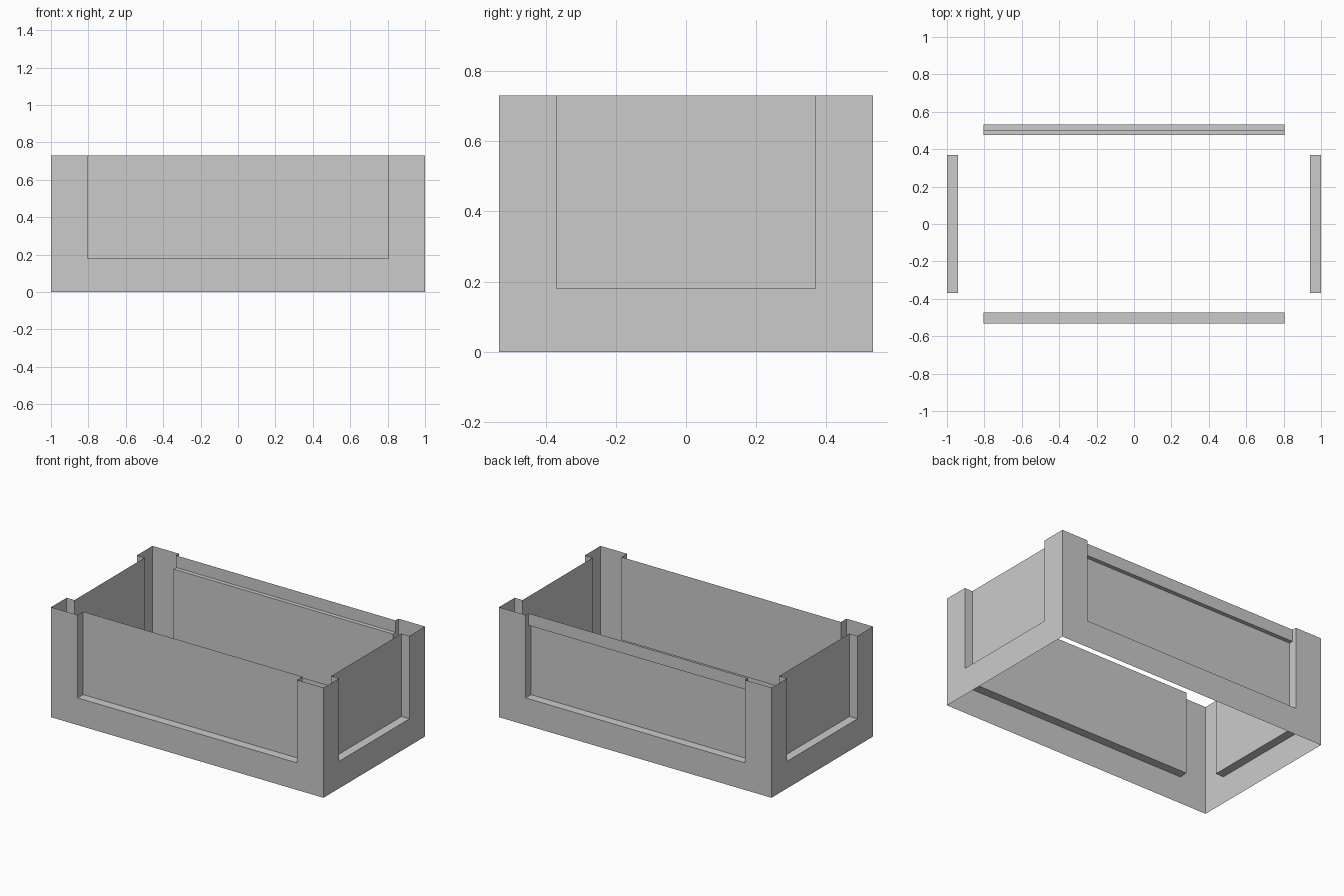
import bpy
from math import radians
from mathutils import Matrix, Vector

if "Cube" in bpy.data.objects:
    bpy.data.objects.remove(bpy.data.objects["Cube"])

HX, HY, H, SILL = 1.0, 0.532, 0.73, 0.18


def wall(name, angle, dist, half, opening, profile):
    """Thin wall: U-shaped outer sheet with a recessed panel swept along a (depth, z) profile."""
    rot = Matrix.Rotation(radians(angle), 3, 'Z')
    verts, faces = [], []

    def face(points):
        start = len(verts)
        verts.extend(rot @ Vector((u, -dist + d, z)) for u, d, z in points)
        faces.append(range(start, len(verts)))

    o = opening
    # outer U-shaped sheet
    face([(-half, 0, 0), (half, 0, 0), (half, 0, H), (o, 0, H),
          (o, 0, SILL), (-o, 0, SILL), (-o, 0, H), (-half, 0, H)])
    # sill, panel and any steps
    path = [(0, SILL)] + profile
    for (d0, z0), (d1, z1) in zip(path, path[1:]):
        face([(-o, d0, z0), (o, d0, z0), (o, d1, z1), (-o, d1, z1)])
    # side reveals
    end = path + [(0, H)]
    face([(-o, d, z) for d, z in end])
    face([(o, d, z) for d, z in reversed(end)])

    mesh = bpy.data.meshes.new(name)
    mesh.from_pydata(verts, [], [list(f) for f in faces])
    obj = bpy.data.objects.new(name, mesh)
    bpy.context.collection.objects.link(obj)
    # weld shared edges
    mod = obj.modifiers.new("weld", 'WELD')
    mod.merge_threshold = 0.0005


plain = [(0.058, SILL), (0.058, H)]
stepped = [(0.057, SILL), (0.057, 0.65), (0.03, 0.65), (0.03, H)]

wall("front_wall", 0, HY, HX, 0.805, plain)
wall("right_wall", 90, HX, HY, 0.368, plain)
wall("back_wall", 180, HY, HX, 0.805, stepped)
wall("left_wall", 270, HX, HY, 0.368, plain)
